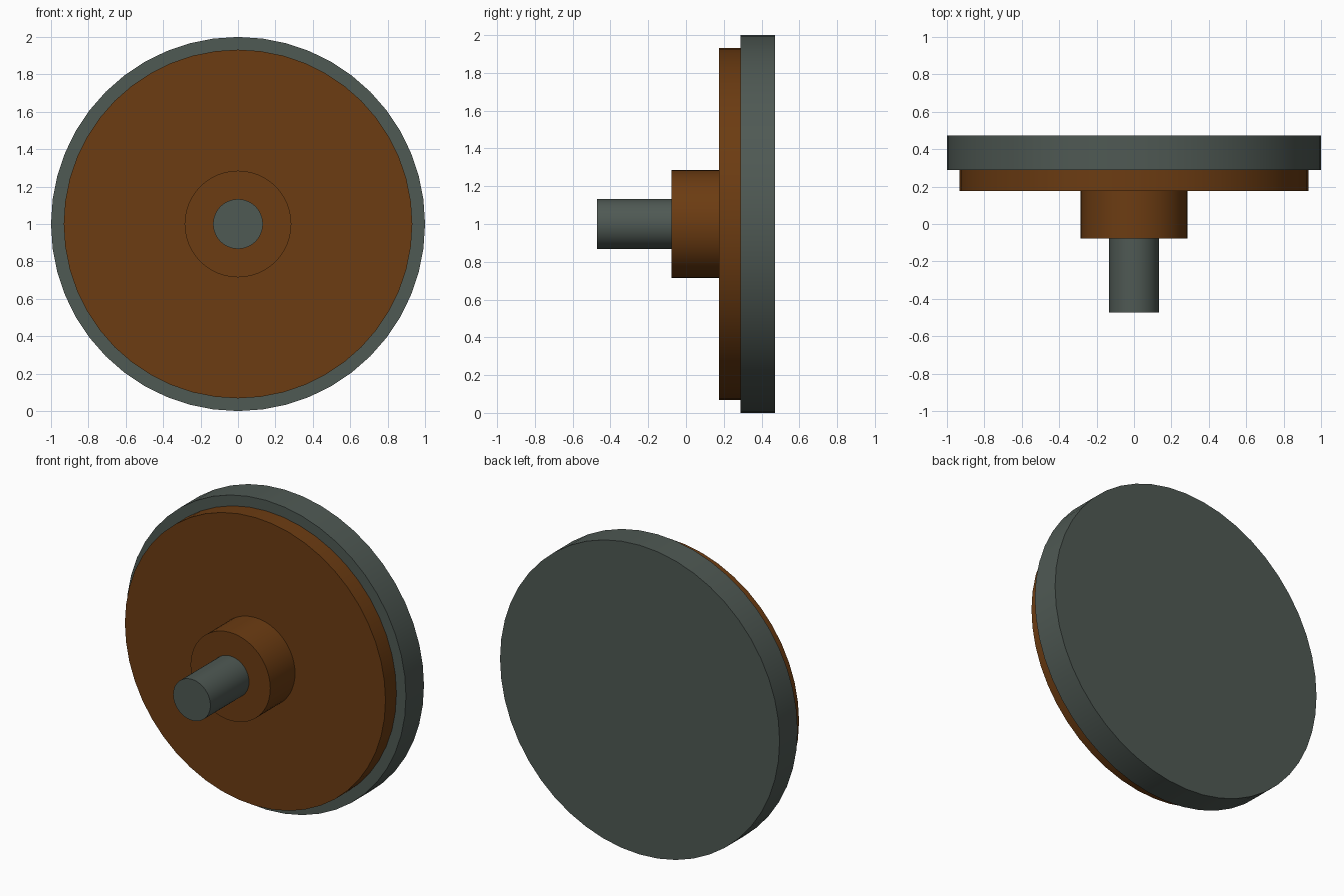
import bpy
import math

if "Cube" in bpy.data.objects:
    bpy.data.objects.remove(bpy.data.objects["Cube"])


def material(name, rgb):
    m = bpy.data.materials.new(name)
    m.diffuse_color = (*rgb, 1.0)
    m.use_nodes = True
    m.node_tree.nodes["Principled BSDF"].inputs["Base Color"].default_value = m.diffuse_color
    return m


grey = material("dark grey green", (0.078, 0.100, 0.088))
brown = material("rust brown", (0.150, 0.045, 0.006))


def disc(name, radius, y_front, y_back, mat, sides=48):
    """Solid cylinder along y, centred on the wheel axis at z = 1."""
    bpy.ops.mesh.primitive_cylinder_add(
        vertices=sides, radius=radius, depth=y_back - y_front,
        location=(0, (y_front + y_back) / 2, 1),
        rotation=(math.pi / 2, 0, 0))
    obj = bpy.context.object
    obj.name = name
    obj.data.materials.append(mat)
    bpy.ops.object.transform_apply(location=False, rotation=True, scale=True)
    bpy.ops.object.shade_smooth_by_angle(angle=math.radians(30))
    return obj


# Outer rim plate at the back
disc("rim_plate", 1.0, 0.288, 0.472, grey)
# Slightly smaller facing plate, set into the rim plate
disc("face_plate", 0.932, 0.176, 0.30, brown)
# Hub boss and the shaft sticking out to the front
disc("hub", 0.285, -0.077, 0.19, brown)
disc("shaft", 0.133, -0.472, -0.06, grey)
